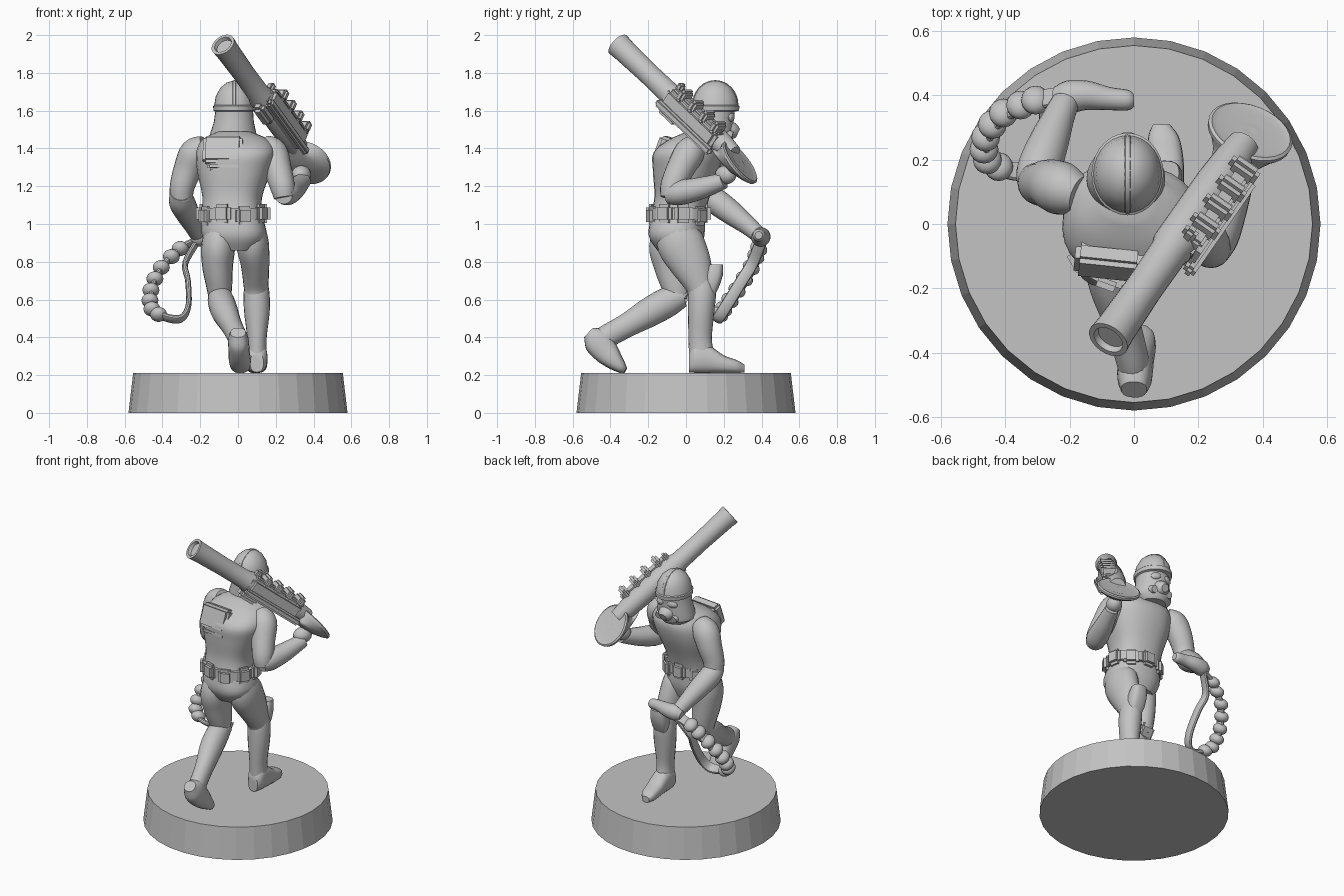
import bpy, bmesh, math
from mathutils import Vector, Matrix

grey = bpy.data.materials.new("plain grey")
grey.diffuse_color = (0.55, 0.55, 0.55, 1)


def finish(name, bm):
    bmesh.ops.recalc_face_normals(bm, faces=bm.faces)
    me = bpy.data.meshes.new(name)
    bm.to_mesh(me)
    bm.free()
    me.materials.append(grey)
    ob = bpy.data.objects.new(name, me)
    bpy.context.collection.objects.link(ob)
    return ob


def spline(pts, steps):
    """Catmull-Rom through tuples of any length."""
    out = []
    n = len(pts)
    for i in range(n - 1):
        p = [pts[max(i - 1, 0)], pts[i], pts[i + 1], pts[min(i + 2, n - 1)]]
        for k in range(steps):
            t = k / steps
            out.append(tuple(0.5 * (2 * b + (c - a) * t + (2 * a - 5 * b + 4 * c - d) * t * t
                                    + (3 * b - a - 3 * c + d) * t ** 3) for a, b, c, d in zip(*p)))
    return out + [tuple(pts[-1])]


def tube(name, pts, sides=20, steps=4, ref=(1, 0, 0), axis=None, power=1.0):
    """Loft through (x, y, z, width radius, depth radius) stations."""
    pts = [tuple(p) + ((p[3],) if len(p) == 4 else ()) for p in pts]
    if steps > 1:
        pts = spline(pts, steps)
    bm, rings = bmesh.new(), []
    for i, p in enumerate(pts):
        d = axis or (Vector(pts[min(i + 1, len(pts) - 1)][:3]) - Vector(pts[max(i - 1, 0)][:3])).normalized()
        u = Vector(ref) - d * d.dot(Vector(ref))
        u.normalize()
        v = d.cross(u)
        ring = []
        for k in range(sides):
            a = math.tau * k / sides
            c, s = (math.copysign(abs(f) ** power, f) for f in (math.cos(a), math.sin(a)))
            ring.append(bm.verts.new(Vector(p[:3]) + u * c * p[3] + v * s * p[4]))
        rings.append(ring)
    for r, q in zip(rings, rings[1:]):
        for k in range(sides):
            j = (k + 1) % sides
            bm.faces.new((r[k], r[j], q[j], q[k]))
    bm.faces.new(rings[0][::-1])
    bm.faces.new(rings[-1])
    return finish(name, bm)


def ball(name, c, r, rot=Matrix()):
    bm = bmesh.new()
    bmesh.ops.create_uvsphere(bm, u_segments=16, v_segments=10, radius=1,
                              matrix=Matrix.Translation(c) @ rot @ Matrix.Diagonal((*r, 1)))
    return finish(name, bm)


def box(name, c, size, rot=Matrix(), bevel=0.008):
    bm = bmesh.new()
    bmesh.ops.create_cube(bm, size=1, matrix=Matrix.Translation(c) @ rot @ Matrix.Diagonal((*size, 1)))
    bmesh.ops.bevel(bm, geom=bm.edges[:], offset=bevel, segments=2, affect='EDGES')
    return finish(name, bm)


def rot(x=0, y=0, z=0):
    return (Matrix.Rotation(math.radians(z), 4, 'Z') @ Matrix.Rotation(math.radians(y), 4, 'Y')
            @ Matrix.Rotation(math.radians(x), 4, 'X'))


UP = Vector((0, 0, 1))

# display base
tube("base", [(0, 0, 0, 0.58), (0, 0, 0.21, 0.555)], sides=32, steps=1, axis=UP)

# torso, hips and neck
tube("torso", [(-.02, -.04, .86, .12, .11), (-.02, -.05, .94, .17, .145), (-.03, -.04, 1.05, .158, .14),
               (-.03, -.02, 1.15, .158, .145), (-.02, .0, 1.28, .195, .172), (-.01, .01, 1.38, .21, .178),
               (-.015, .04, 1.45, .17, .12), (-.02, .09, 1.49, .08, .08)],
     sides=28, axis=UP, ref=(1, -.15, 0), power=0.82)
tube("neck", [(-.02, .07, 1.4, .08), (-.02, .14, 1.54, .08)], axis=UP)

# back plate with a lower ledge, sunk into the torso
box("back_plate", (-.08, -.118, 1.39), (.21, .07, .15), rot(x=-20, z=-6), .016)
box("back_ledge", (-.07, -.15, 1.305), (.18, .04, .04), rot(x=-5, z=-6), .012)

# belt with pouches all round
tube("belt", [(-.025, -.04, 1.025, .172, .152), (-.025, -.04, 1.085, .172, .152)],
     sides=28, steps=1, axis=UP, power=0.82)
for i in range(9):
    a = math.radians(40 * i + 10)
    box("belt_pouch", (-.025 + .17 * math.cos(a), -.04 + .148 * math.sin(a), 1.055 - .012 * (i % 2)),
        (.05, .095, .1), rot(z=math.degrees(a)), .018)

# forward leg
tube("front_thigh", [(.06, -.05, .98, .08, .1), (.075, -.03, .9, .088, .125), (.09, .025, .79, .076, .11),
                     (.095, .07, .68, .066, .078), (.095, .08, .62, .06, .066)])
tube("front_shin", [(.095, .085, .72, .055, .06), (.098, .085, .64, .068, .074), (.1, .08, .54, .068, .07),
                    (.1, .075, .4, .052, .062), (.1, .08, .32, .052, .065), (.1, .08, .25, .052, .065)])
tube("front_boot", [(.1, .015, .265, .035, .05), (.1, .05, .29, .054, .078), (.1, .12, .285, .056, .074),
                    (.098, .2, .258, .056, .047), (.092, .27, .245, .048, .034), (.085, .31, .235, .026, .02)],
     axis=Vector((0, 1, 0)), power=0.8)
tube("knee_pad", [(.095, .12, .6, .03, .02), (.095, .132, .66, .052, .04), (.095, .145, .73, .054, .05),
                  (.095, .16, .785, .045, .036)], axis=UP, steps=2, power=.7)

# trailing leg
tube("rear_thigh", [(-.09, -.06, .98, .08, .1), (-.105, -.075, .88, .09, .12), (-.108, -.065, .78, .082, .105),
                    (-.1, -.05, .68, .07, .085), (-.095, -.045, .6, .058, .06)])
tube("rear_shin", [(-.097, -.02, .62, .06, .06), (-.09, -.09, .59, .07, .078), (-.07, -.19, .535, .07, .078),
                   (-.035, -.31, .465, .056, .064), (-.008, -.41, .41, .052, .062), (0, -.45, .385, .05, .06)])
tube("rear_boot", [(0, -.515, .425, .04, .035), (.002, -.475, .385, .054, .072), (.006, -.425, .325, .056, .068),
                   (.01, -.38, .275, .058, .05), (.014, -.34, .238, .048, .03), (.016, -.32, .225, .028, .016)],
     power=0.85)
box("knee_pad", (-.097, -.012, .61), (.11, .05, .12), rot(x=-35), .02)

# hanging arm
tube("left_upper_arm", [(-.17, .09, 1.41, .06), (-.225, .11, 1.375, .083), (-.265, .125, 1.29, .076),
                        (-.295, .125, 1.2, .066), (-.3, .135, 1.13, .06)], ref=(0, 1, 0))
tube("left_forearm", [(-.302, .11, 1.165, .055), (-.298, .16, 1.12, .068), (-.27, .24, 1.06, .064),
                      (-.235, .33, .99, .05), (-.215, .375, .95, .044)])
tube("left_hand", [(-.25, .395, .925, .03), (-.21, .395, .93, .05), (-.15, .4, .935, .046),
                   (-.08, .39, .94, .036), (-.02, .385, .94, .032), (0, .385, .94, .02)], ref=UP)

# bandolier loop with its row of pouches
loop = [(-.2, .4, .92), (-.3, .385, .87), (-.4, .345, .77), (-.455, .27, .65), (-.45, .2, .55), (-.38, .165, .505),
        (-.3, .17, .5), (-.262, .215, .57), (-.265, .295, .7), (-.28, .35, .79), (-.22, .395, .9)]
tube("strap_loop", [p + (.032, .015) for p in loop], sides=12, ref=(0, .85, -.53), power=.8)
for p in spline(loop[1:6], 2)[:-1]:
    ball("strap_pouch", (p[0] - .006, p[1], p[2]), (.045, .048, .036), rot(x=-32))

# bent arm supporting the launcher
tube("right_upper_arm", [(.13, .04, 1.42, .055), (.18, .02, 1.38, .08), (.21, -.03, 1.29, .074),
                         (.235, -.07, 1.2, .066), (.245, -.08, 1.14, .055)], ref=(0, 1, 0))
tube("right_forearm", [(.24, -.1, 1.155, .05), (.26, -.04, 1.165, .066), (.295, .06, 1.185, .06),
                       (.33, .16, 1.215, .048), (.345, .2, 1.23, .043)])
ball("right_hand", (.335, .21, 1.26), (.05, .06, .05), rot(z=-30))

# helmet: flared skirt, brow step, dome, crest, lenses and snout
tube("helmet", [(-.025, .14, 1.42, .085, .085), (-.028, .14, 1.45, .12, .108), (-.025, .142, 1.48, .122, .11),
                (-.022, .147, 1.54, .106, .105), (-.02, .15, 1.595, .1, .108), (-.02, .155, 1.6, .11, .126),
                (-.02, .155, 1.625, .112, .128), (-.02, .155, 1.63, .106, .12), (-.02, .155, 1.675, .098, .112),
                (-.02, .155, 1.72, .074, .086), (-.02, .155, 1.747, .042, .05), (-.02, .155, 1.757, .012, .015)],
     sides=28, steps=1, axis=UP)
tube("helmet_crest", [(-.02, .155 + .117 * math.cos(math.radians(a)), 1.63 + .126 * math.sin(math.radians(a)), .01, .006)
                      for a in range(0, 181, 15)], sides=8, steps=1)
for s in (-1, 1):
    ball("lens", (-.02 + s * .045, .24, 1.565), (.034, .014, .022), rot(z=-s * 22, y=s * 12))
    tube("cheek_filter", [(-.02 + s * .055, .19, 1.48, .034), (-.02 + s * .058, .245, 1.465, .022)], sides=12, steps=1)
tube("snout", [(-.02, .2, 1.5, .06, .06), (-.02, .25, 1.49, .05, .045), (-.02, .275, 1.48, .025, .025)], steps=2)

# launcher frame: A along barrel, U up, S outward
REAR = Vector((-.08, -.36, 1.95))
A = Vector((.45, .65, -.62)).normalized()
U = (UP - A * A.z).normalized()
S = A.cross(U)
FRAME = Matrix((A, S, U)).transposed().to_4x4()


def gun(t, s=0, u=0):
    return REAR + A * t + S * s + U * u


profile = [(.02, .01), (.02, .045), (0, .05), (0, .067), (.05, .063), (.25, .058), (.42, .06), (.45, .068),
           (.75, .066), (.86, .06), (.94, .05)]
tube("launcher_barrel", [(*gun(t), r) for t, r in profile], sides=24, steps=1, axis=A, ref=U)
box("launcher_receiver", gun(.64, .04, 0), (.4, .09, .11), FRAME, .02)
box("launcher_side_rail", gun(.65, .085, -.045), (.44, .04, .045), FRAME, .012)
box("launcher_top_rail", gun(.65, .045, .055), (.38, .06, .03), FRAME, .01)
for t in (.53, .62, .71, .8):
    box("launcher_fin", gun(t, .045, .072), (.045, .1, .07), FRAME, .014)
box("launcher_sight", gun(.47, .02, .07), (.04, .045, .07), FRAME, .012)
box("shoulder_rest", gun(.5, .02, -.075), (.14, .07, .06), FRAME, .018)

# round ringed plate facing up and forward, flaring out of the barrel tip
N = Vector((.3, .75, .59)).normalized()
HUB = Vector((.362, .287, 1.328))
flare = [(-.05, -.14, .05), (-.055, -.09, .065), (-.05, -.045, .085), (-.03, -.01, .115), (-.014, 0, .135),
         (0, 0, .137), (.006, 0, .128), (0, 0, .11), (.004, 0, .08), (-.002, 0, .055), (.003, 0, .03), (0, 0, .01)]
tube("round_plate", [(*(HUB + N * n + A * a), r) for n, a, r in flare], sides=28, steps=1, axis=N)

# smooth shading that keeps hard edges
bpy.ops.object.select_all(action='DESELECT')
for ob in bpy.context.scene.objects:
    ob.select_set(True)
    bpy.context.view_layer.objects.active = ob
bpy.ops.object.shade_smooth_by_angle(angle=math.radians(35))
for f in bpy.data.objects["base"].data.polygons:
    f.use_smooth = False
